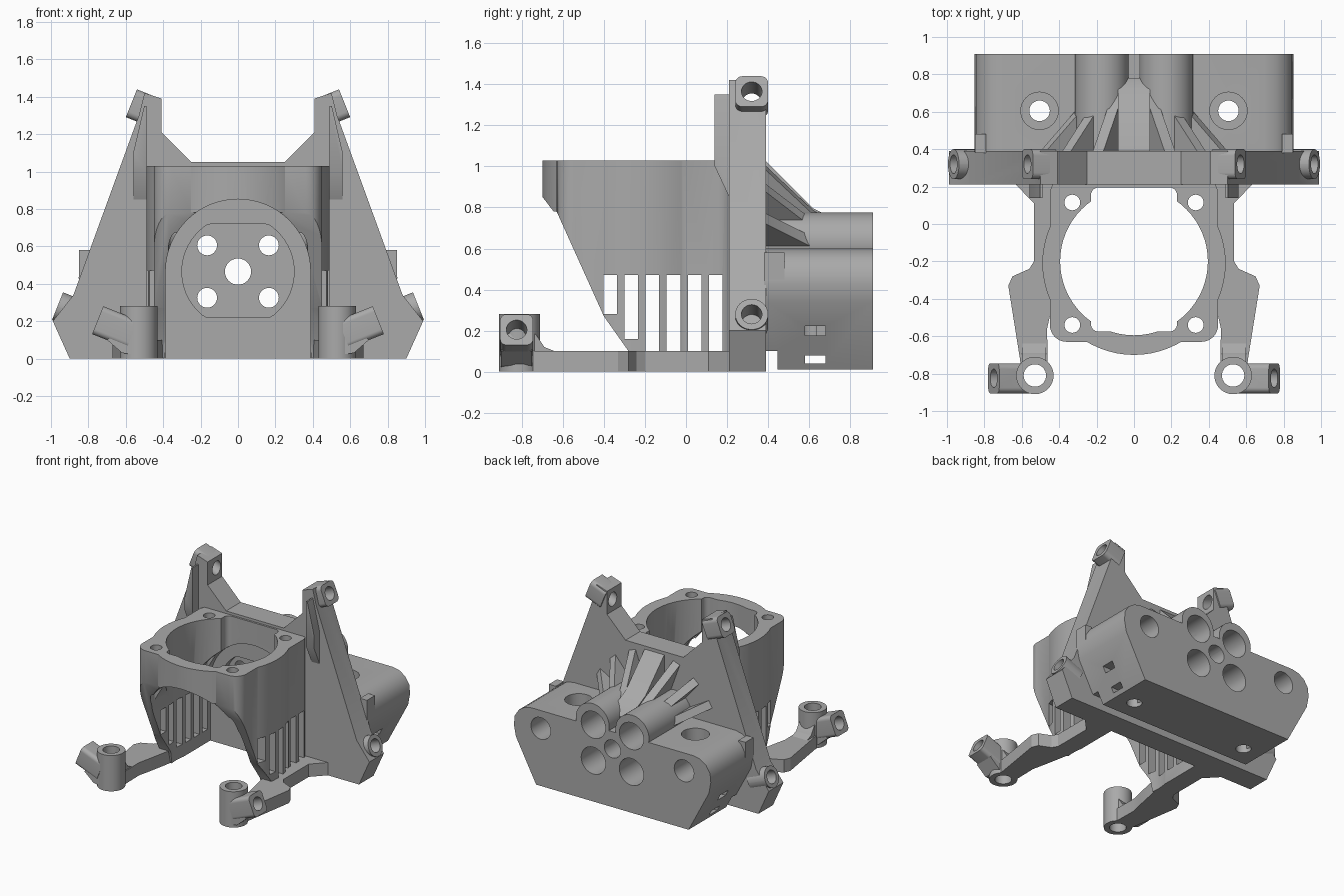
import bpy, bmesh, math
from mathutils import Matrix, Vector

cube = bpy.data.objects.get("Cube")
if cube:
    bpy.data.objects.remove(cube, do_unlink=True)

grey = bpy.data.materials.new("mid_grey")
grey.use_nodes = True
grey.diffuse_color = (0.4, 0.4, 0.4, 1)
grey.node_tree.nodes["Principled BSDF"].inputs["Base Color"].default_value = (0.4, 0.4, 0.4, 1)

AXES = {"X": lambda u, v, w: (w, u, v), "Y": lambda u, v, w: (u, w, v), "Z": lambda u, v, w: (u, v, w)}
parts = []


def prism(name, pts, axis, a, b, matrix=None, keep=True):
    """Extrude a closed outline along an axis from a to b."""
    bm = bmesh.new()
    rings = [[bm.verts.new(AXES[axis](u, v, w)) for u, v in pts] for w in (a, b)]
    n = len(pts)
    bm.faces.new(rings[0])
    bm.faces.new(rings[1])
    for i in range(n):
        j = (i + 1) % n
        bm.faces.new((rings[0][i], rings[0][j], rings[1][j], rings[1][i]))
    if matrix:
        bm.transform(matrix)
    bmesh.ops.recalc_face_normals(bm, faces=bm.faces)
    mesh = bpy.data.meshes.new(name)
    bm.to_mesh(mesh)
    bm.free()
    obj = bpy.data.objects.new(name, mesh)
    bpy.context.collection.objects.link(obj)
    mesh.materials.append(grey)
    if keep:
        parts.append(obj)
    else:
        obj.hide_render = True
    return obj


def rounded(cx, cy, hx, hy, r, steps=8):
    """Outline of a rounded rectangle."""
    pts = []
    for k, (sx, sy) in enumerate(((1, 1), (-1, 1), (-1, -1), (1, -1))):
        for i in range(steps + 1):
            t = math.pi / 2 * (k + i / steps)
            pts.append((cx + sx * (hx - r) + r * math.cos(t), cy + sy * (hy - r) + r * math.sin(t)))
    return pts


def circle(cx, cy, r, n=48):
    return [(cx + r * math.cos(2 * math.pi * i / n), cy + r * math.sin(2 * math.pi * i / n)) for i in range(n)]


def box(cx, cy, hx, hy):
    return [(cx - hx, cy - hy), (cx + hx, cy - hy), (cx + hx, cy + hy), (cx - hx, cy + hy)]


def mirrored(right):
    return right + [(-x, z) for x, z in reversed(right)]


def boolean(obj, tools, op="DIFFERENCE", remove=True):
    bpy.context.view_layer.objects.active = obj
    for tool in tools:
        mod = obj.modifiers.new("cut", "BOOLEAN")
        mod.operation, mod.object, mod.solver = op, tool, "EXACT"
        bpy.ops.object.modifier_apply(modifier=mod.name)
    if remove:
        for tool in tools:
            bpy.data.objects.remove(tool, do_unlink=True)


def cutter(pts, axis, a, b, matrix=None):
    return prism("cutter", pts, axis, a, b, matrix, keep=False)


HUB = 0.465  # height of the duct axis

# back plate
plate = prism("back_plate", mirrored([(0.25, 1.05), (0.41, 1.21), (0.41, 1.39), (0.5, 1.42),
              (0.53, 1.3), (0.88, 0.34), (0.99, 0.2), (0.9, 0)]), "Y", 0.21, 0.39)
recess = [(x, max(0.22, min(0.72, z))) for x, z in circle(0, HUB, 0.3, 64)]
boolean(plate, [cutter(recess, "Y", 0.1, 0.27)])

# motor housing with a vertical well, a round duct and side vents
housing = prism("motor_housing", rounded(0, -0.19, 0.45, 0.44, 0.09), "Z", 0.0, 1.03)
boolean(housing, [cutter(circle(0, -0.21, 0.49, 64), "Z", 0.0, 1.03)], "UNION")
slope = [(-0.9, 0.78), (-0.63, 0.78), (-0.4, 0.27), (-0.28, 0.1), (-0.24, -0.1), (-0.9, -0.1)]
boolean(housing, [
    cutter(slope, "X", -0.8, 0.8),
    cutter(circle(0, -0.2, 0.395, 64), "Z", -0.1, 1.2),
    cutter(rounded(0, -0.19, 0.23, 0.385, 0.04), "Z", -0.1, 1.2),
    cutter(circle(0, HUB, 0.387, 64), "Y", -0.9, 0.5),
    cutter(box(0, 0.18, 0.387, 0.285), "Y", -0.9, 0.5),
])
for i in range(6):
    y = -0.37 + i * 0.103
    low = (0.28, 0.16)[i] if i < 2 else 0.1
    boolean(housing, [cutter(box(y, (low + 0.47) / 2, 0.033, (0.47 - low) / 2), "X", -0.8, 0.8)])
for x in (-0.33, 0.33):
    for y in (-0.54, 0.115):
        boolean(housing, [cutter(circle(x, y, 0.042, 24), "Z", 0.5, 1.2)])

# rear block with raised tubes
block = prism("rear_block", mirrored([(0.7, 0.6), (0.76, 0.588), (0.81, 0.555), (0.845, 0.5),
              (0.852, 0.43), (0.835, 0.34), (0.66, 0.01)]), "Y", 0.385, 0.91)
boolean(block, [cutter(circle(s * 0.172, 0.63, 0.145), "Y", 0.385, 0.91) for s in (-1, 1)], "UNION")
boolean(block, [
    cutter(box(0.41, 0.0, 0.035, 0.1), "X", -1, 1),
    cutter(box(0.63, 0.06, 0.05, 0.02), "X", -1, 1),
    cutter(box(0.63, 0.2, 0.05, 0.023), "X", 0.55, 1),
    cutter(box(0.63, 0.2, 0.05, 0.023), "X", -1, -0.55),
])
for s in (-1, 1):
    boolean(block, [
        cutter(circle(s * 0.505, 0.605, 0.055, 32), "Z", -0.1, 0.8),
        cutter(circle(s * 0.505, 0.605, 0.1, 32), "Z", 0.5, 0.8),
        cutter(circle(s * 0.62, 0.46, 0.085, 32), "Y", 0.72, 1),
    ])
    prism("side_key", box(s * 0.82, 0.5, 0.03, 0.08), "Y", 0.38, 0.48)

# fan of ribs behind the plate, spread around the duct axis
ribs = []
for i in range(-3, 4):
    half = 0.03 if i else 0.085
    turn = Matrix.Translation((0, 0, HUB)) @ Matrix.Rotation(math.radians(20 * i), 4, "Y")
    side = [(0.38, 0.05), (0.38, 0.57), (0.62, 0.33), (0.72, 0.28), (0.78, 0.2), (0.78, 0.05)]
    ribs.append(prism("fan_rib", side, "X", -half, half, turn))
hub = prism("rib_hub", circle(0, HUB, 0.29), "Y", 0.38, 0.7)

# bolt holes through the plate, block and ribs
for x, z, r in [(0, HUB, 0.07)] + [(sx * 0.165, HUB + sz * 0.14, 0.053) for sx in (-1, 1) for sz in (-1, 1)]:
    tools = [cutter(circle(x, z, r, 32), "Y", 0, 1.2)]
    if x:
        tools.append(cutter(circle(x, z + 0.005, 0.105, 32), "Y", 0.55, 1.2))
    for obj in [plate, block, hub] + ribs:
        boolean(obj, tools, remove=False)
    for tool in tools:
        bpy.data.objects.remove(tool, do_unlink=True)


def lug(name, s, x, y, z, length, r, depth, others):
    """Tilted bored lug whose outer end sits at the given point."""
    d = Vector((s * 0.93, 0, 0.37)).normalized()
    yy = Vector((0, 1, 0))
    rot = Matrix((yy.cross(d), yy, d)).transposed().to_4x4()
    m = Matrix.Translation((s * x, y, z)) @ rot
    body = prism(name, rounded(0, 0, 0.08, 0.08, r), "Z", -length, 0, m)
    hole = cutter(circle(0, 0, 0.05, 32), "Z", -depth, 0.1, m)
    for obj in [body] + others:
        boolean(obj, [hole], remove=False)
    bpy.data.objects.remove(hole, do_unlink=True)


for s in (-1, 1):
    # plate lugs and front stiffeners
    lug("upper_lug", s, 0.57, 0.32, 1.365, 0.14, 0.035, 0.2, [plate])
    lug("lower_lug", s, 0.965, 0.32, 0.28, 0.16, 0.079, 0.13, [plate])
    strip = prism("plate_stiffener", [(0.14, 1.0), (0.22, 0.83), (0.22, 1.35), (0.14, 1.35)],
                  "X", s * 0.49, s * 0.56)
    boolean(strip, [cutter([(s * 0.56, 1.1), (s * 0.8, 1.1), (s * 0.8, 1.5), (s * 0.49, 1.4)], "Y", 0, 0.5)])
    # front arm with its post and lug
    outline = [(0.64, 0.22), (0.535, 0.11), (0.535, -0.2), (0.56, -0.24), (0.65, -0.28), (0.672, -0.33),
               (0.61, -0.72), (0.6, -0.8), (0.46, -0.8), (0.465, -0.56), (0.44, -0.45), (0.4, -0.25), (0.4, 0.22)]
    arm = prism("front_arm", [(s * x, y) for x, y in outline], "Z", 0, 0.1)
    web = prism("arm_web", [(-0.74, 0.05), (-0.64, 0.1), (-0.69, 0.12), (-0.73, 0.18), (-0.76, 0.2)],
                "X", s * 0.47, s * 0.6)
    post = prism("arm_post", circle(s * 0.53, -0.81, 0.1), "Z", 0, 0.28)
    lug("arm_lug", s, 0.75, -0.825, 0.205, 0.2, 0.03, 0.13, [])
    brace = prism("lug_brace", [(s * 0.55, 0.02), (s * 0.62, 0.03), (s * 0.7, 0.1), (s * 0.6, 0.18),
                  (s * 0.55, 0.18)], "Y", -0.9, -0.75)
    bore = cutter(circle(s * 0.53, -0.81, 0.06, 32), "Z", -0.1, 0.5)
    for obj in (arm, post, web, brace, parts[-2]):
        boolean(obj, [bore], remove=False)
    bpy.data.objects.remove(bore, do_unlink=True)

# smooth round walls, keep edges crisp
bpy.ops.object.select_all(action="DESELECT")
for obj in parts:
    obj.select_set(True)
bpy.context.view_layer.objects.active = parts[0]
bpy.ops.object.shade_smooth_by_angle(angle=math.radians(30))
